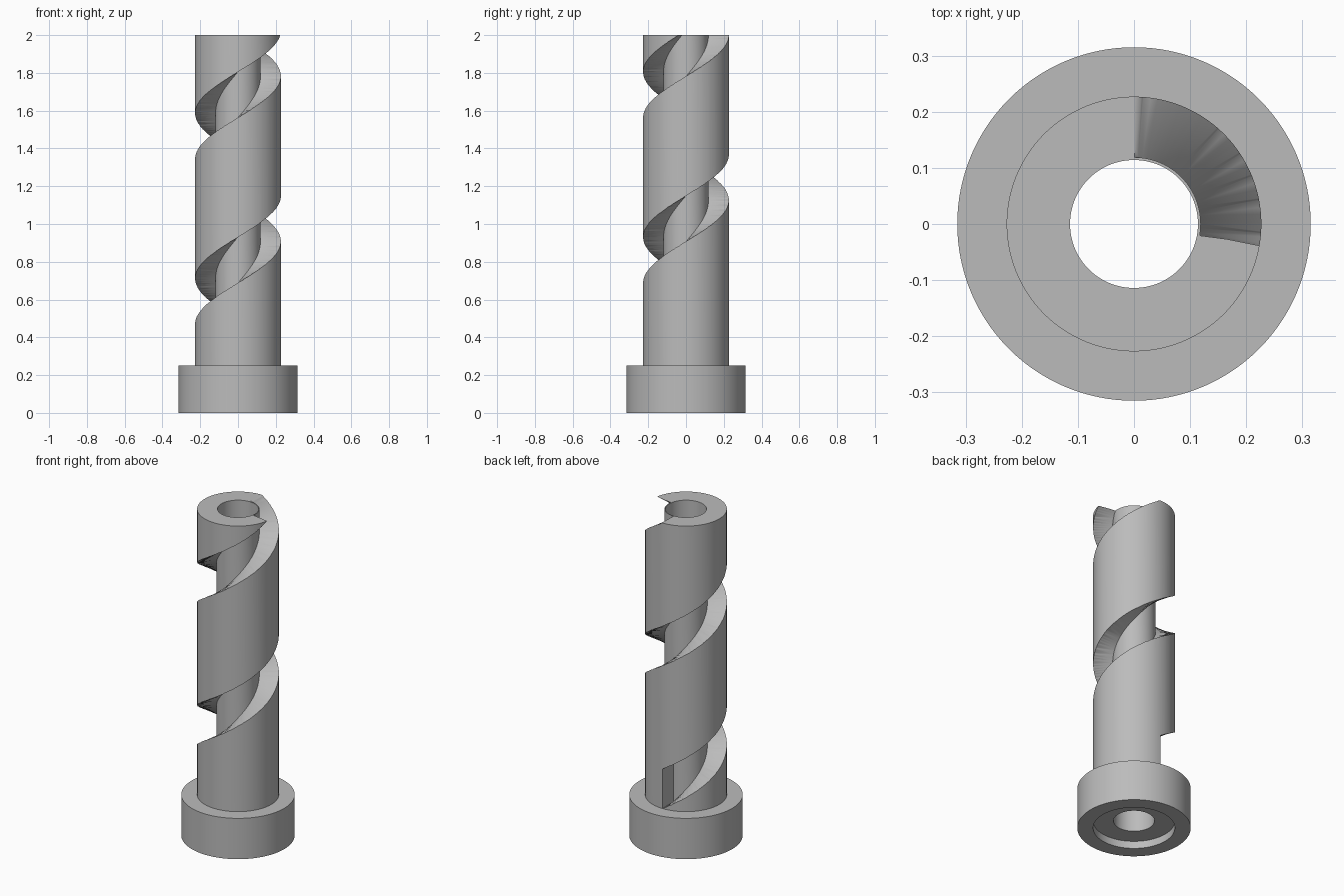
import bpy, bmesh, math
from math import tau, cos, sin

cube = bpy.data.objects.get("Cube")
if cube:
    bpy.data.objects.remove(cube)

BORE, CORE, SHAFT, FLANGE = 0.114, 0.119, 0.227, 0.315
TOP, FLANGE_TOP, RECESS = 2.0, 0.25, 0.045
PITCH, SLOT, TURNS = 0.875, 0.242, 2.0

grey = bpy.data.materials.new("plain_grey")
grey.use_nodes = True
colour = (0.5, 0.5, 0.5, 1)
grey.diffuse_color = colour
grey.node_tree.nodes["Principled BSDF"].inputs["Base Color"].default_value = colour


def loft(name, rings, closed):
    """Skin a list of equal closed sections, joined end to end or capped."""
    bm = bmesh.new()
    loops = [[bm.verts.new(p) for p in ring] for ring in rings]
    pairs = list(zip(loops, loops[1:]))
    if closed:
        pairs.append((loops[-1], loops[0]))
    else:
        bm.faces.new(loops[0])
        bm.faces.new(loops[-1])
    n = len(loops[0])
    for a, b in pairs:
        for i in range(n):
            j = (i + 1) % n
            bm.faces.new((a[i], a[j], b[j], b[i]))
    if not closed:
        bmesh.ops.triangulate(bm, faces=bm.faces[:])
    bmesh.ops.recalc_face_normals(bm, faces=bm.faces[:])
    mesh = bpy.data.meshes.new(name)
    bm.to_mesh(mesh)
    bm.free()
    mesh.materials.append(grey)
    obj = bpy.data.objects.new(name, mesh)
    bpy.context.collection.objects.link(obj)
    return obj


def section(profile, angle, lift=0.0):
    return [(r * cos(angle), r * sin(angle), z + lift) for r, z in profile]


# Hollow shaft with its flange and the recess underneath
body = [(BORE, RECESS), (SHAFT, RECESS), (SHAFT, 0), (FLANGE, 0),
        (FLANGE, FLANGE_TOP), (SHAFT, FLANGE_TOP), (SHAFT, TOP), (BORE, TOP)]
SEGS = 128
shaft = loft("slotted_shaft", [section(body, tau * i / SEGS) for i in range(SEGS)], True)

# Helical slot cutter, starting at the back on top of the flange
z0 = FLANGE_TOP + 0.001
slot = [(CORE, z0), (0.26, z0), (0.26, z0 + SLOT), (CORE, z0 + SLOT)]
STEPS = int(TURNS * 96)
cutter = loft("slot_cutter", [section(slot, tau * (0.25 + TURNS * i / STEPS), PITCH * TURNS * i / STEPS)
                              for i in range(STEPS + 1)], False)
cutter.hide_render = True

cut = shaft.modifiers.new("helical_slot", "BOOLEAN")
cut.operation = "DIFFERENCE"
cut.solver = "EXACT"
cut.object = cutter
bpy.ops.object.select_all(action="DESELECT")
shaft.select_set(True)
bpy.context.view_layer.objects.active = shaft
bpy.ops.object.modifier_apply(modifier=cut.name)
bpy.data.objects.remove(cutter)
bpy.ops.object.shade_smooth_by_angle(angle=math.radians(30))
